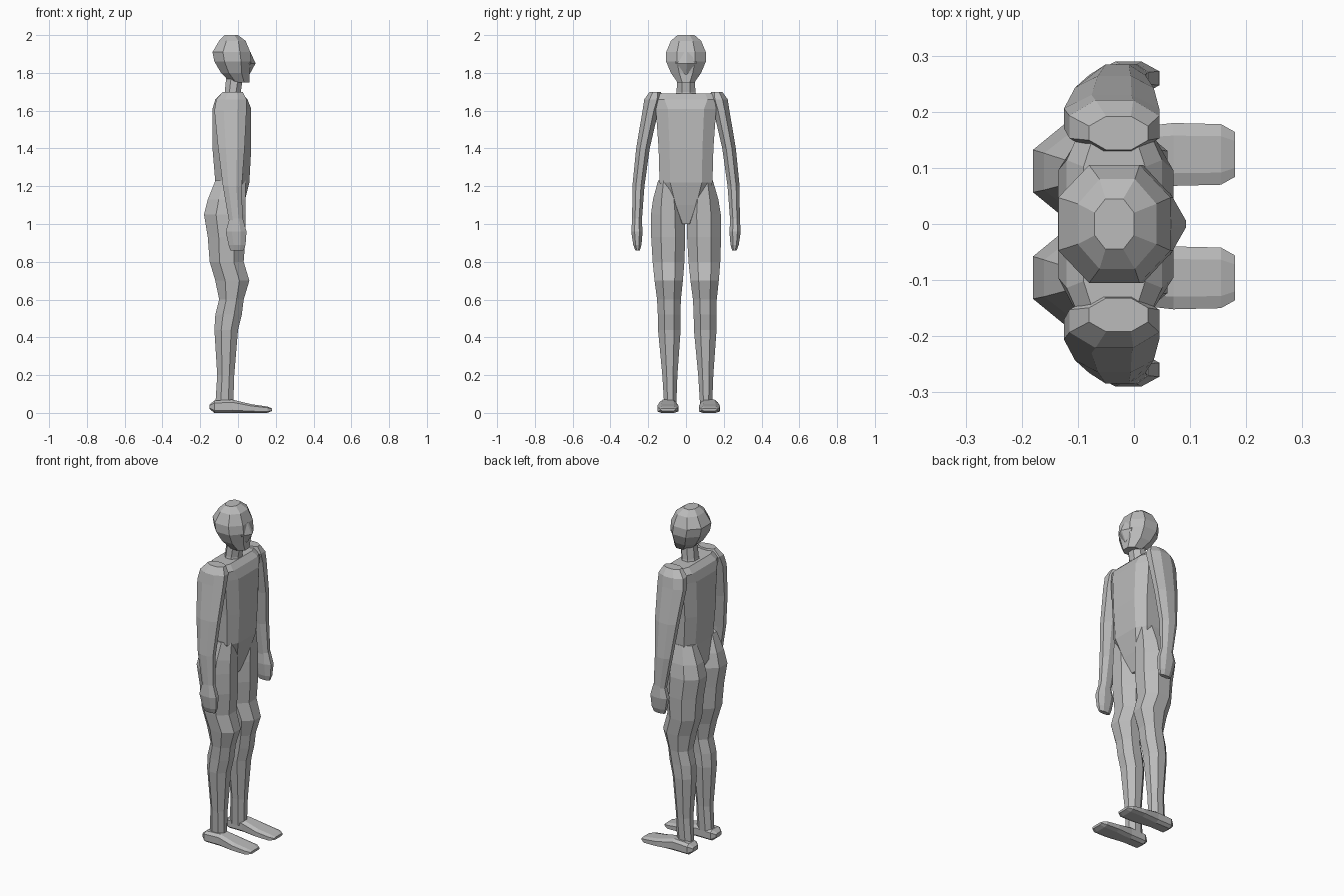
import bpy
import bmesh
from mathutils import Matrix

cube = bpy.data.objects.get("Cube")
if cube:
    bpy.data.objects.remove(cube, do_unlink=True)

grey = bpy.data.materials.new("plain grey")
grey.use_nodes = True
colour = (.5, .5, .5, 1)
grey.diffuse_color = colour
grey.node_tree.nodes["Principled BSDF"].inputs["Base Color"].default_value = colour


def finish(name, bm):
    """Turn a finished bmesh into a flat shaded grey object."""
    bmesh.ops.recalc_face_normals(bm, faces=bm.faces)
    mesh = bpy.data.meshes.new(name)
    bm.to_mesh(mesh)
    bm.free()
    mesh.materials.append(grey)
    part = bpy.data.objects.new(name, mesh)
    bpy.context.collection.objects.link(part)


def section(chamfer):
    """Corners of a unit square with its corners cut off, in order."""
    quarter = [(1, -chamfer), (1, chamfer)]
    corners = []
    for turn in range(4):
        corners += quarter
        quarter = [(-b, a) for a, b in quarter]
    return corners


def loft(name, rings, spine, chamfer=.42, lying=False):
    """Join rings of (station, low, high, half width); spine gives each ring's y."""
    bm = bmesh.new()
    loops = []
    for station, low, high, half in rings:
        middle, radius = (low + high) / 2, (high - low) / 2
        loop = []
        for a, b in section(chamfer):
            across = middle + a * radius
            y = spine(station) + b * half
            point = (station, y, across) if lying else (across, y, station)
            loop.append(bm.verts.new(point))
        loops.append(loop)
    for lower, upper in zip(loops, loops[1:]):
        for i in range(len(lower)):
            bm.faces.new((lower[i - 1], lower[i], upper[i], upper[i - 1]))
    bm.faces.new(loops[0])
    bm.faces.new(loops[-1])
    finish(name, bm)


def midline(station):
    return 0


# Trunk with square shoulders
loft("torso", [
    (1, -.09, 0, .03),
    (1.1, -.13, .03, .09),
    (1.22, -.12, .06, .14),
    (1.4, -.135, .07, .145),
    (1.61, -.135, .07, .16),
    (1.66, -.12, .05, .19),
    (1.69, -.09, .02, .17),
], midline, chamfer=.6)

# Neck, head and pointed face
loft("neck", [
    (1.66, -.08, .02, .06),
    (1.7, -.07, .015, .05),
    (1.8, -.06, .03, .045),
], midline)
loft("head", [
    (1.75, -.04, .06, .045),
    (1.8, -.09, .06, .08),
    (1.86, -.125, .07, .105),
    (1.91, -.135, .065, .105),
    (1.97, -.1, .04, .08),
    (2, -.07, 0, .045),
], midline, chamfer=.45)
loft("face", [
    (1.79, .03, .06, .025),
    (1.85, .03, .093, .055),
    (1.91, .02, .066, .065),
], midline, chamfer=.1)

for label, side in (("left", 1), ("right", -1)):

    # Arms curve outward from the shoulder down to the hand
    def arm_spine(z):
        return side * (.26 - .2 * (z - 1) ** 2)

    # Legs drift slightly to the left towards the ground
    def leg_spine(z):
        return side * .095 + .012 * (1 - z)

    def foot_spine(x):
        return side * .11 + .014

    loft(label + "_arm", [
        (1, -.045, .025, .025),
        (1.2, -.08, .02, .032),
        (1.4, -.105, .035, .036),
        (1.6, -.125, .045, .042),
        (1.66, -.115, .045, .048),
        (1.7, -.08, .025, .03),
    ], arm_spine)
    loft(label + "_hand", [
        (.86, -.04, .03, .012),
        (.89, -.05, .04, .022),
        (.96, -.065, .045, .03),
        (1.03, -.045, .025, .025),
    ], arm_spine)

    # Leg with calf, knee, thigh and buttock
    loft(label + "_leg", [
        (.04, -.12, -.025, .032),
        (.2, -.11, -.02, .04),
        (.44, -.125, 0, .06),
        (.52, -.12, .02, .06),
        (.6, -.1, .03, .063),
        (.7, -.12, .06, .075),
        (.8, -.15, .03, .084),
        (.93, -.16, .04, .09),
        (1.05, -.18, .04, .09),
        (1.13, -.16, .04, .078),
        (1.23, -.12, .04, .05),
    ], leg_spine)

    # Long flat foot pointing forward
    loft(label + "_foot", [
        (-.15, .02, .045, .025),
        (-.125, 0, .065, .045),
        (-.03, 0, .07, .045),
        (.07, 0, .046, .056),
        (.155, 0, .034, .054),
        (.18, .01, .024, .04),
    ], foot_spine, chamfer=.6, lying=True)
